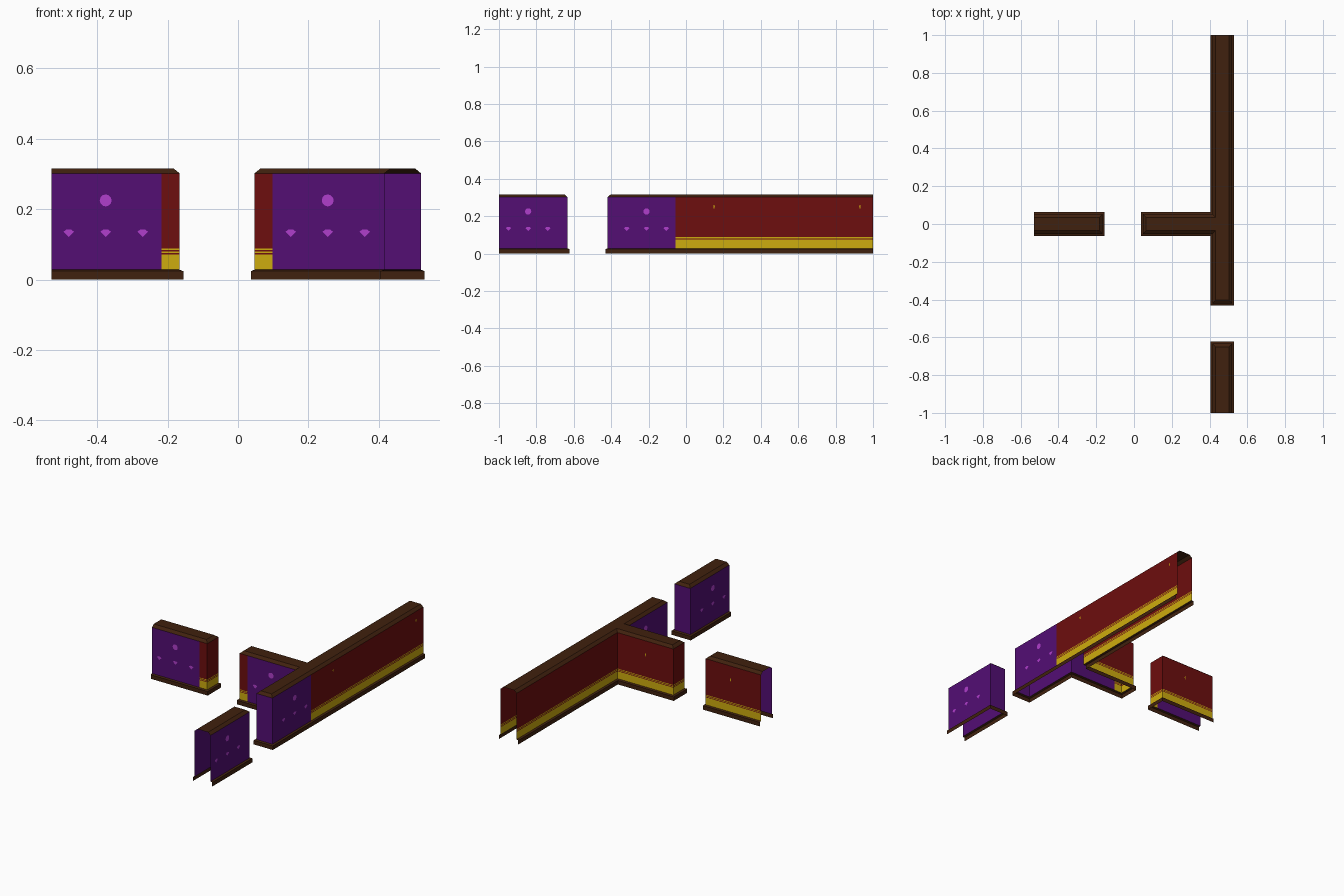
import bpy, bmesh, math
from mathutils import Vector

if "Cube" in bpy.data.objects:
    bpy.data.objects.remove(bpy.data.objects["Cube"])


def material(name, rgb):
    m = bpy.data.materials.new(name)
    lin = [((c / 255 + 0.055) / 1.055) ** 2.4 if c > 10 else c / 255 / 12.92 for c in rgb]
    m.diffuse_color = (*lin, 1)
    m.use_nodes = True
    m.node_tree.nodes["Principled BSDF"].inputs["Base Color"].default_value = m.diffuse_color
    return m


MATS = [material("wall purple", (83, 14, 116)), material("wall red", (109, 14, 14)),
        material("wainscot yellow", (206, 172, 14)), material("trim brown", (64, 33, 14)),
        material("motif pink", (176, 62, 204))]
PURPLE, RED, YELLOW, BROWN, PINK = range(5)

W = 0.0525                       # half thickness of a wall
XL, XR = 0.415, 0.52             # sides of the long wall
Z_BASE, Z_TOP, Z_CAP = 0.028, 0.302, 0.316
BANDS = [Z_BASE, 0.072, 0.076, 0.080, 0.084, 0.088, Z_TOP]

# Wall outlines, open at the cut ends, with a colour for every stretch
OUTLINES = {
    "left_wall": ([(-0.53, W), (-0.166, W), (-0.166, -W), (-0.218, -W), (-0.53, -W)],
                  [RED, RED, RED, PURPLE]),
    "front_wall": ([(XL, -1), (XL, -0.633), (XR, -0.633), (XR, -1)], [PURPLE] * 3),
    "junction_wall": ([(XR, 1), (XR, -0.056), (XR, -0.42), (XL, -0.42), (XL, -W),
                       (0.098, -W), (0.047, -W), (0.047, W), (XL, W), (XL, 1)],
                      [RED, PURPLE, PURPLE, PURPLE, PURPLE, RED, RED, RED, RED]),
}


def finish(name, bm):
    mesh = bpy.data.meshes.new(name)
    bm.to_mesh(mesh)
    bm.free()
    for m in MATS:
        mesh.materials.append(m)
    bpy.context.collection.objects.link(bpy.data.objects.new(name, mesh))


def offset(points, d):
    """Move an open outline outwards (left of travel) by d with mitred corners."""
    pts = [Vector(p) for p in points]
    normals = [Vector((-(b - a).y, (b - a).x)).normalized() for a, b in zip(pts, pts[1:])]
    out = []
    for i, p in enumerate(pts):
        n1, n2 = normals[max(i - 1, 0)], normals[min(i, len(normals) - 1)]
        out.append(p + (n1 + n2) * d / (1 + n1.dot(n2)))
    return out


def sweep(bm, points, profile, colour):
    """Sweep an (outward, z) profile along an outline; colour(stretch, band)."""
    rows = [[bm.verts.new((p.x, p.y, z)) for p in offset(points, d)] for d, z in profile]
    for j, (lo, hi) in enumerate(zip(rows, rows[1:])):
        for i in range(len(points) - 1):
            f = bm.faces.new((lo[i + 1], lo[i], hi[i], hi[i + 1]))
            f.material_index = colour(i, j)
    return rows


for name, (points, colours) in OUTLINES.items():
    # Wall panels with the striped wainscot on red stretches
    bm = bmesh.new()
    sweep(bm, points, [(0, z) for z in BANDS],
          lambda i, j: YELLOW if colours[i] == RED and j % 2 == 0 else colours[i])
    finish(name + "_panels", bm)
    # Skirting board
    bm = bmesh.new()
    sweep(bm, points, [(0.0105, 0), (0.0105, 0.024), (0, Z_BASE)], lambda i, j: BROWN)
    finish(name + "_skirting", bm)
    # Bevelled cap
    bm = bmesh.new()
    rows = sweep(bm, points, [(0, Z_TOP), (-0.017, Z_CAP)], lambda i, j: BROWN)
    top = bm.faces.new(rows[-1])
    top.material_index = BROWN
    top.normal_update()
    if top.normal.z < 0:
        top.normal_flip()
    finish(name + "_cap", bm)


def plate(bm, centre, normal, shape, colour):
    """Flat motif just in front of a wall face."""
    n = Vector(normal)
    side = Vector((0, 0, 1)).cross(n)
    c = Vector(centre) + n * 0.0012
    f = bm.faces.new([bm.verts.new(c + side * u + Vector((0, 0, v))) for u, v in shape])
    f.material_index = colour


DISC = [(0.017 * math.cos(a * math.pi / 6), 0.017 * math.sin(a * math.pi / 6)) for a in range(12)]
BUD = [(0, -0.011), (0.007, -0.004), (0.015, 0.004), (0.007, 0.010),
       (-0.007, 0.010), (-0.015, 0.004), (-0.007, -0.004)]
FLECK = [(0, -0.014), (0.004, 0), (0, 0.014), (-0.004, 0)]

# Pink motifs: one disc over three buds on each purple face
bm = bmesh.new()
groups = [((-0.376, -W), (0, -1, 0)), ((0.255, -W), (0, -1, 0))]
for y in (-0.844, -0.211):
    groups += [((XR, y), (1, 0, 0)), ((XL, y), (-1, 0, 0))]
for (x, y), n in groups:
    plate(bm, (x, y, 0.225), n, DISC, PINK)
    for k in (-0.105, 0, 0.105):
        plate(bm, (x + k * abs(n[1]), y + k * abs(n[0]), 0.132), n, BUD, PINK)
finish("purple_wall_motifs", bm)

# Yellow flecks on the red faces
bm = bmesh.new()
for x in (-0.33, 0.23):
    plate(bm, (x, W, 0.22), (0, 1, 0), FLECK, YELLOW)
for y in (0.15, 0.93):
    plate(bm, (XR, y, 0.25), (1, 0, 0), FLECK, YELLOW)
finish("red_wall_flecks", bm)
